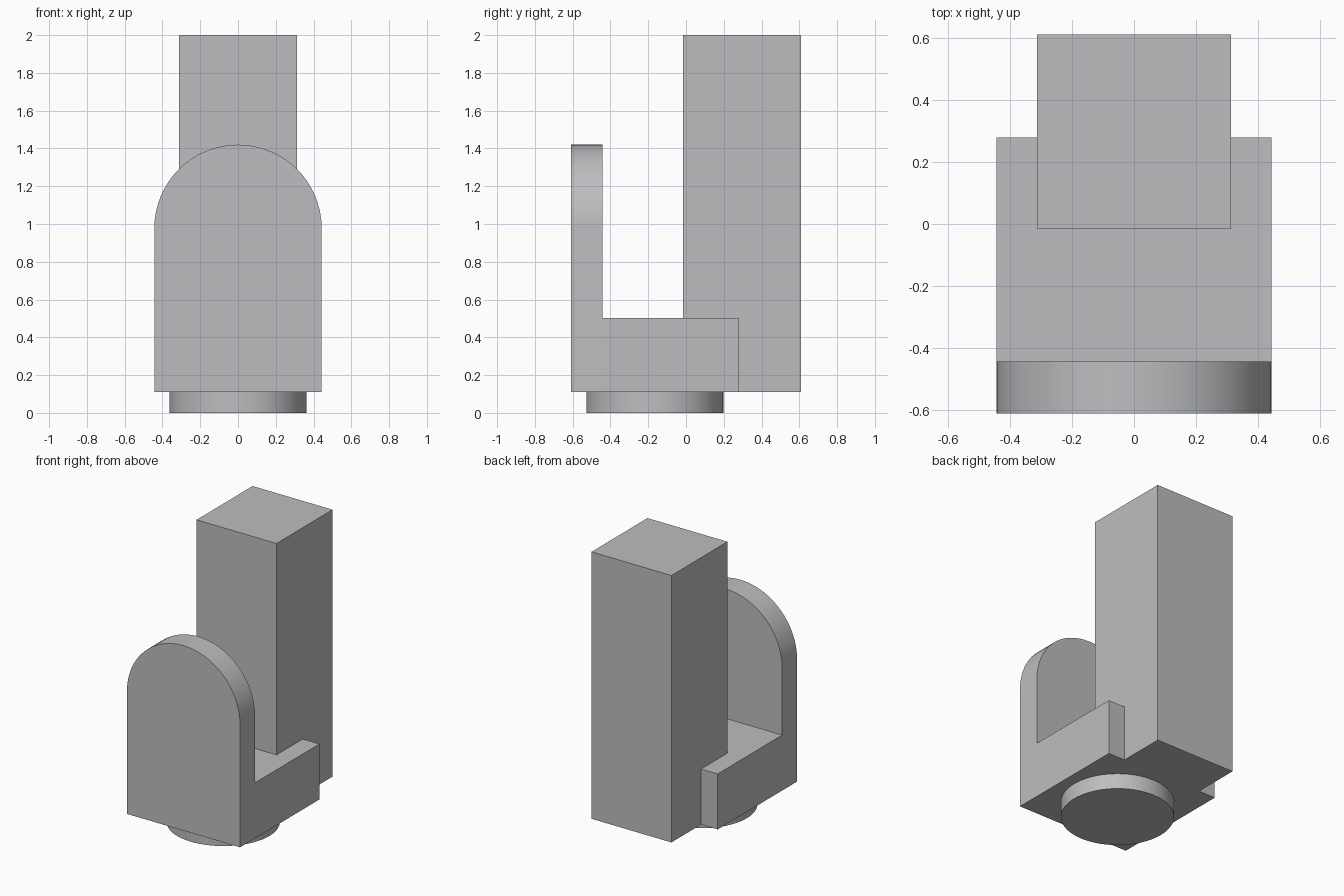
import bpy, bmesh, math
from mathutils import Vector

cube = bpy.data.objects.get("Cube")
if cube:
    bpy.data.objects.remove(cube, do_unlink=True)

grey = bpy.data.materials.new("plain grey")
grey.use_nodes = True
colour = (0.51, 0.515, 0.53, 1)
grey.diffuse_color = colour
grey.node_tree.nodes["Principled BSDF"].inputs["Base Color"].default_value = colour


def extrude_profile(name, points, direction, smooth=False):
    """Make a solid by extruding a closed outline along a direction."""
    bm = bmesh.new()
    face = bm.faces.new([bm.verts.new(p) for p in points])
    result = bmesh.ops.extrude_face_region(bm, geom=[face], use_keep_orig=True)
    moved = [g for g in result["geom"] if isinstance(g, bmesh.types.BMVert)]
    bmesh.ops.translate(bm, verts=moved, vec=Vector(direction))
    bmesh.ops.recalc_face_normals(bm, faces=bm.faces[:])
    mesh = bpy.data.meshes.new(name)
    bm.to_mesh(mesh)
    bm.free()
    mesh.materials.append(grey)
    obj = bpy.data.objects.new(name, mesh)
    bpy.context.collection.objects.link(obj)
    if smooth:
        bpy.ops.object.select_all(action="DESELECT")
        obj.select_set(True)
        bpy.context.view_layer.objects.active = obj
        bpy.ops.object.shade_smooth_by_angle(angle=math.radians(30))
    return obj


def box(name, x, y, z):
    outline = [(-x, y[0], z[0]), (x, y[0], z[0]), (x, y[1], z[0]), (-x, y[1], z[0])]
    return extrude_profile(name, outline, (0, 0, z[1] - z[0]))


floor, front, half = 0.11, -0.61, 0.443

# Round foot under the base
foot = [(0.363 * math.cos(a), -0.165 + 0.363 * math.sin(a), 0)
        for a in (math.tau * i / 64 for i in range(64))]
extrude_profile("round_foot", foot, (0, 0, floor), smooth=True)

# Upright front plate with a semicircular top
arch = [(-half, front, floor), (half, front, floor)]
arch += [(half * math.cos(a), front, 0.977 + half * math.sin(a))
         for a in (math.pi * i / 32 for i in range(33))]
extrude_profile("arched_front_plate", arch, (0, 0.168, 0), smooth=True)

# Base block joining the plate to the column
box("base_block", half, (front + 0.168, 0.278), (floor, 0.503))

# Tall square column at the back
box("rear_column", 0.313, (-0.016, 0.61), (floor, 2.0))
